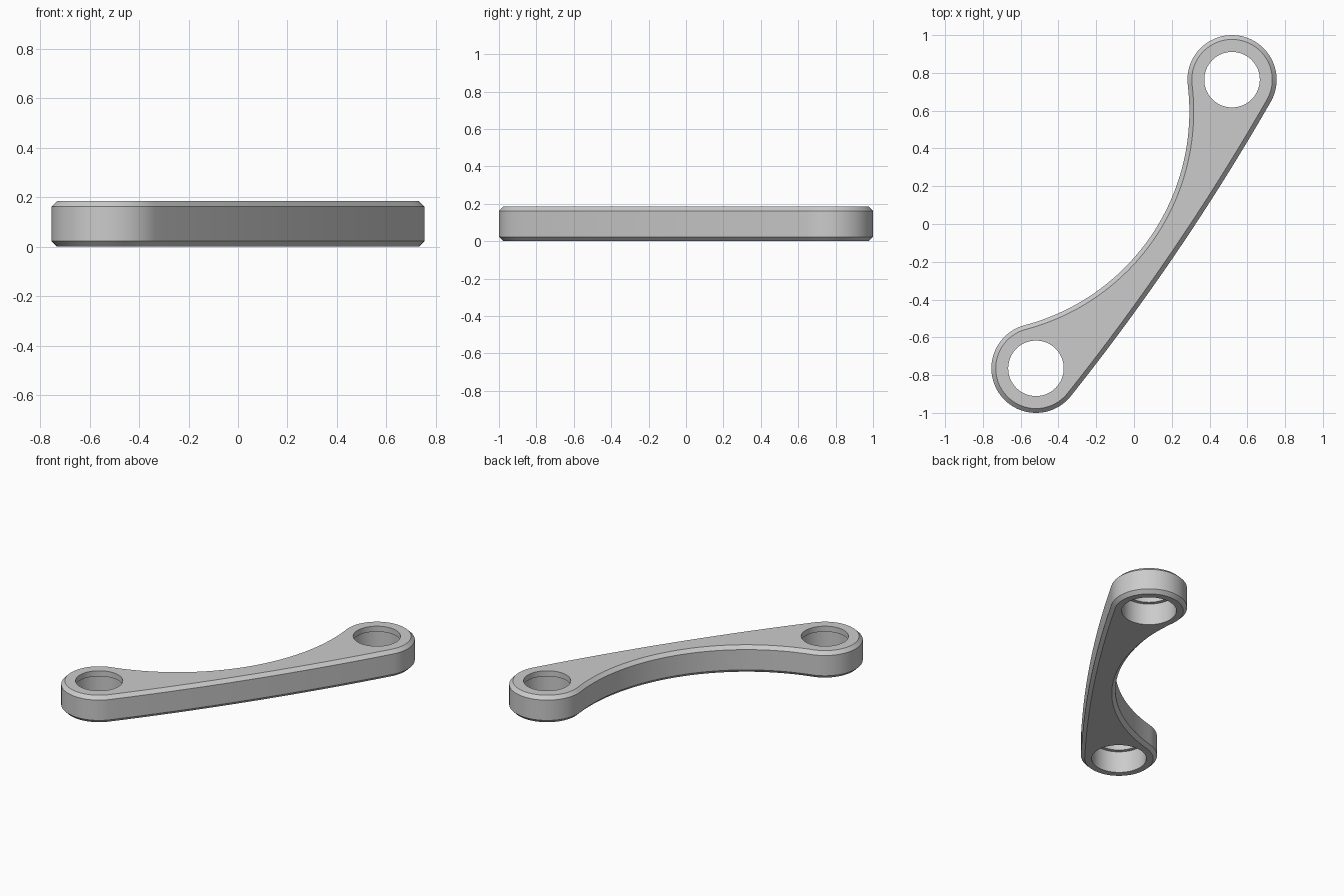
import bpy, bmesh, math
from mathutils import Vector

cube = bpy.data.objects.get("Cube")
if cube:
    bpy.data.objects.remove(cube, do_unlink=True)

# Main dimensions
EYE = Vector((0.519, 0.764))      # centre of one eye, the other is opposite
CAP_R = 0.236
HEIGHT, CHAMFER = 0.185, 0.023
LIP_R, BORE_R, LIP_Z = 0.147, 0.17, 0.147
WAIST, BOW = -0.11, 0.035         # inner edge past the axis, outer edge bulge

half = EYE.length
along = EYE.normalized()
left = Vector((-along.y, along.x))

# Large arcs tangent to both round ends
inner_d = (half**2 - (CAP_R - WAIST)**2) / (2 * (CAP_R - WAIST))
inner_r = inner_d - WAIST
outer_d = (half**2 - BOW**2) / (2 * BOW)
outer_r = outer_d + CAP_R + BOW


def arc(centre, radius, start, end, steps):
    """Arc points; angles are measured from the link axis, end point left out."""
    pts = []
    for i in range(steps):
        a = start + (end - start) * i / steps
        pts.append(centre + radius * (math.cos(a) * along + math.sin(a) * left))
    return pts


def outline(inset):
    """Counterclockwise link outline, moved inward by inset."""
    t_out = math.atan2(half, outer_d)
    t_in = math.atan2(half, inner_d)
    q = math.pi / 2
    r = CAP_R - inset
    pts = arc(left * outer_d, outer_r - inset, -q - t_out, -q + t_out, 32)
    pts += arc(EYE, r, -q + t_out, q + t_in, 48)
    pts += arc(left * inner_d, inner_r + inset, -q + t_in, -q - t_in, 48)
    pts += arc(-EYE, r, q - t_in, 3 * q - t_out, 48)
    return pts


bm = bmesh.new()


def ring(pts, z):
    return [bm.verts.new((p.x, p.y, z)) for p in pts]


def skin(rings):
    """Walls between successive rings."""
    for a, b in zip(rings, rings[1:]):
        for i in range(len(a)):
            j = (i + 1) % len(a)
            bm.faces.new((a[i], a[j], b[j], b[i]))


def plate(loops, direction):
    """Flat face bounded by an outer loop and hole loops."""
    edges = [bm.edges.get((l[i], l[i - 1])) for l in loops for i in range(len(l))]
    bmesh.ops.triangle_fill(bm, edges=edges, use_beauty=True,
                            normal=(0, 0, direction))


# Chamfered outer wall
shell = [ring(outline(o), z) for o, z in (
    (CHAMFER, 0), (0, CHAMFER), (0, HEIGHT - CHAMFER), (CHAMFER, HEIGHT))]
skin(shell)

# Stepped bores: wide from below, with a narrow lip at the top
bores = []
for c in (EYE, -EYE):
    bore = [ring(arc(c, r, 0, 2 * math.pi, 64), z) for r, z in (
        (LIP_R, HEIGHT), (LIP_R, LIP_Z), (BORE_R, LIP_Z), (BORE_R, 0))]
    skin(bore)
    bores.append(bore)

# Top and bottom faces
plate([shell[-1]] + [b[0] for b in bores], 1)
plate([shell[0]] + [b[-1] for b in bores], -1)
bmesh.ops.recalc_face_normals(bm, faces=bm.faces)

mesh = bpy.data.meshes.new("curved_link")
bm.to_mesh(mesh)
bm.free()
link = bpy.data.objects.new("curved_link", mesh)
bpy.context.collection.objects.link(link)

# Plain grey material
grey = bpy.data.materials.new("light_grey")
grey.use_nodes = True
colour = (0.6, 0.6, 0.6, 1)
grey.diffuse_color = colour
grey.node_tree.nodes["Principled BSDF"].inputs["Base Color"].default_value = colour
mesh.materials.append(grey)

# Smooth curves, crisp chamfers
bpy.ops.object.select_all(action='DESELECT')
link.select_set(True)
bpy.context.view_layer.objects.active = link
bpy.ops.object.shade_smooth_by_angle(angle=math.radians(30))
